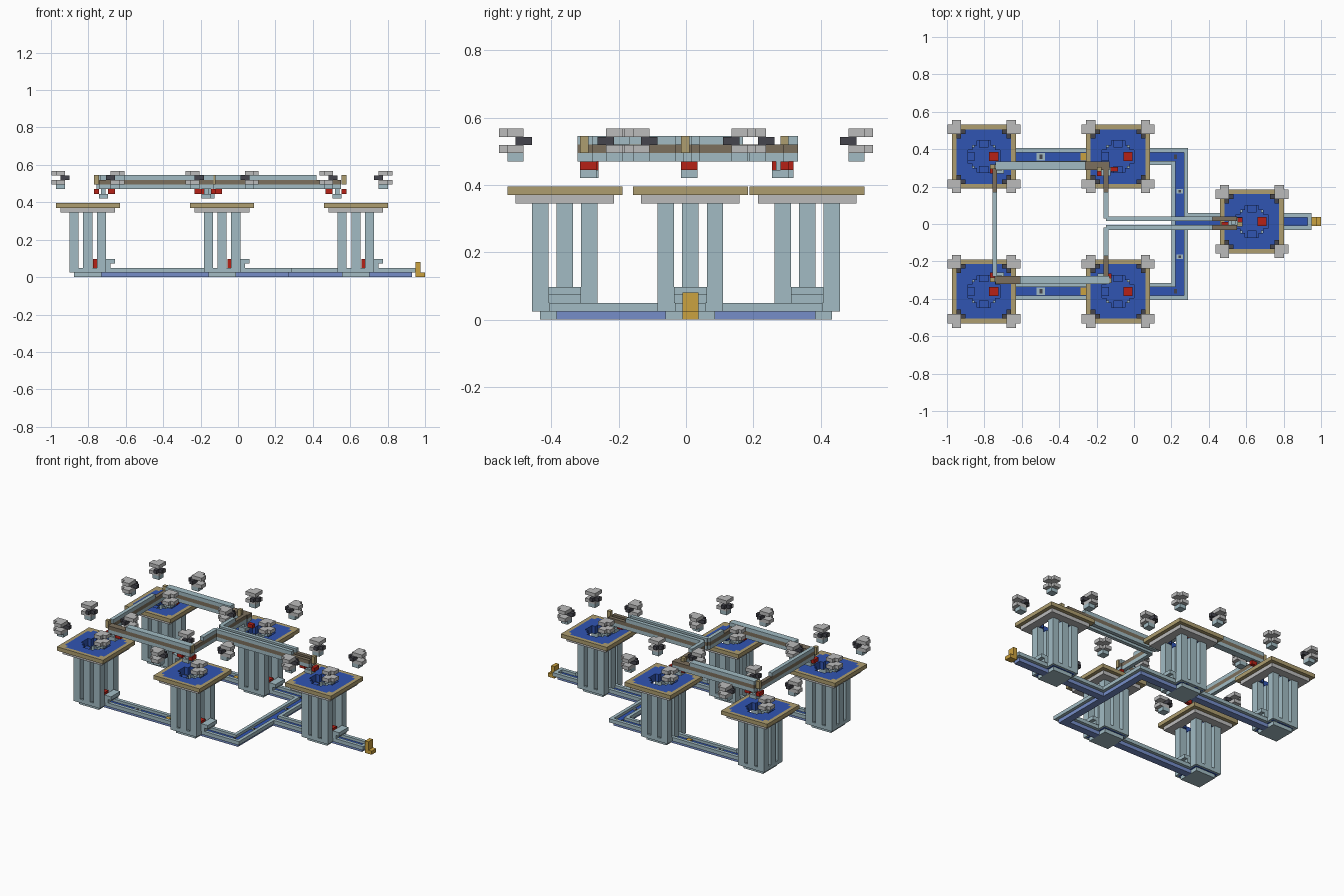
import bpy, bmesh
from mathutils import Matrix, Vector

if "Cube" in bpy.data.objects:
    bpy.data.objects.remove(bpy.data.objects["Cube"])


def material(name, rgb):
    m = bpy.data.materials.new(name)
    m.use_nodes = True
    m.diffuse_color = (*rgb, 1)
    m.node_tree.nodes["Principled BSDF"].inputs["Base Color"].default_value = (*rgb, 1)
    return m


PALE = material("pale blue", (.36, .50, .55))
BLUE = material("deep blue", (.03, .09, .45))
SLATE = material("slate blue", (.18, .27, .58))
SAND = material("sand", (.42, .34, .16))
GRAY = material("light gray", (.50, .50, .50))
DARK = material("charcoal", (.06, .06, .075))
RED = material("red", (.47, .015, .008))
BROWN = material("brown", (.20, .16, .11))
YELLOW = material("yellow", (.60, .36, .05))

V = 0.0244                       # block size of the design
TOWERS = [(-.803, .36), (-.803, -.36), (-.085, .36), (-.085, -.36), (.63, .013)]


def finish(name, bm, *mats):
    bmesh.ops.recalc_face_normals(bm, faces=bm.faces)
    me = bpy.data.meshes.new(name)
    bm.to_mesh(me)
    bm.free()
    for m in mats:
        me.materials.append(m)
    ob = bpy.data.objects.new(name, me)
    bpy.context.collection.objects.link(ob)
    return ob


def boxes(name, mat, items):
    """One object from boxes given as x0, x1, y0, y1, z0, z1."""
    bm = bmesh.new()
    for x0, x1, y0, y1, z0, z1 in items:
        mid = Vector((x0 + x1, y0 + y1, z0 + z1)) / 2
        size = Vector((abs(x1 - x0), abs(y1 - y0), abs(z1 - z0)))
        bmesh.ops.create_cube(bm, size=1, matrix=Matrix.Translation(mid) @ Matrix.Diagonal(size).to_4x4())
    return finish(name, bm, mat)


def plate(name, xs, ys, keep, z0, z1, mats, top_index=None):
    """Flat slab made of the grid cells that pass the keep rule."""
    bm = bmesh.new()
    xs, ys = sorted(set(xs)), sorted(set(ys))
    for x0, x1 in zip(xs, xs[1:]):
        for y0, y1 in zip(ys, ys[1:]):
            if keep((x0 + x1) / 2, (y0 + y1) / 2):
                bm.faces.new([bm.verts.new((x, y, z0)) for x, y in
                              ((x0, y0), (x1, y0), (x1, y1), (x0, y1))])
    bmesh.ops.remove_doubles(bm, verts=bm.verts, dist=1e-5)
    new = bmesh.ops.extrude_face_region(bm, geom=bm.faces[:], use_keep_orig=True)["geom"]
    for e in new:
        if isinstance(e, bmesh.types.BMVert):
            e.co.z = z1
    bm.normal_update()
    if top_index:
        for f in bm.faces:
            c = f.calc_center_median()
            f.material_index = top_index(c)
    return finish(name, bm, *mats)


def inside(rects, x, y):
    return any(a < x < b and c < y < d for a, b, c, d in rects)


# Ground walkways: centre lines widened into floor and kerb outlines
LINES = [(-.803, .245, .36, .36), (-.803, .245, -.36, -.36),
         (.245, .245, -.36, .36), (.245, .905, .013, .013)]


def widen(r):
    return [(a - r, b + r, c - r, d + r) for a, b, c, d in LINES]


def squares(r):
    return [(x - r, x + r, y - r, y + r) for x, y in TOWERS]


outer = widen(.045) + squares(4 * V)
inner = widen(.022) + squares(3.5 * V)
under = widen(.024)
feet = squares(3 * V)


def walkway(name, add, cut, z0, z1, mat):
    both = add + cut
    plate(name, [v for r in both for v in r[:2]], [v for r in both for v in r[2:]],
          lambda x, y: inside(add, x, y) and not inside(cut, x, y), z0, z1, [mat])


walkway("walkway_kerbs", outer, inner, V, 2 * V, PALE)
walkway("walkway_floor", inner, [], V, V + .007, BLUE)
walkway("walkway_underside", under, feet, 0, V, SLATE)
walkway("tower_feet", feet, [], 0, V, PALE)

# Painted floor marks
F = V + .007
pale, dark, gold = [], [], []
for s in (1, -1):
    y = s * .36
    pale.append((-.52, -.475, y - .02, y + .02, F, F + .003))
    dark.append((-.505, -.49, y - .012, y + .012, F + .003, F + .006))
    dark.append((.215, .23, y - .012, y + .012, F + .003, F + .006))
    gold.append((-.285, -.255, y - .02, y + .02, F, F + .008))
    pale.append((.227, .263, s * .175 - .012, s * .175 + .012, F, F + .003))
    dark.append((.238, .252, s * .175 - .006, s * .175 + .006, F + .003, F + .006))
boxes("floor_mark_pads", PALE, pale)
boxes("floor_mark_arrows", DARK, dark)
boxes("floor_mark_gold", YELLOW, gold)

# Gate at the end of the entry walkway
boxes("entry_gate", YELLOW, [(.95, 1, -.011, .037, 0, V), (.95, .975, -.011, .037, V, .08)])


def in_hole(x, y):
    x, y = abs(x) / V, abs(y) / V
    return (x < 3.5 and y < 1.5) or (x < 2.5 and y < 2.5) or (x < 1.5 and y < 3.5)


def deck_color(c):
    x, y = abs(c.x) / V, abs(c.y) / V
    if max(x, y) < 4:
        return 1
    return 1 if c.z > .39 and max(x, y) < 6 and not (x > 5 and y > 5) else 0


STEPS = [s * k * V for s in (1, -1) for k in (1.5, 2.5, 3.5, 5, 6)]


def tower(i, cx, cy):
    tag = f"_{i}"
    parts = []
    # Ring of columns, open on the doorway side
    ring = [(a * 3 * V, b * 3 * V) for a in (-1, 0, 1) for b in (-1, 0, 1)
            if (a, b) not in ((0, 0), (1, 0))]
    parts.append(boxes("columns" + tag, PALE,
                       [(x - V, x + V, y - V, y + V, V, .345) for x, y in ring]))
    parts.append(boxes("column_caps" + tag, BLUE,
                       [(x - V, x + V, y - V, y + V, .345, .35) for x, y in ring if x * y == 0]))
    # Doorway canopy and red call block
    parts.append(boxes("doorway" + tag, PALE,
                       [(4 * V, 6 * V, -2 * V, 2 * V, 3 * V, 4 * V),
                        (4 * V, 5 * V, -2 * V, 2 * V, 2 * V, 3 * V)]))
    parts.append(boxes("call_block" + tag, RED, [(.029, .078, -V, V, V, .096)]))
    # Two-tier deck with a stepped opening
    for name, half, z0, z1, mats in (("deck_soffit", 6 * V, .345, .37, [GRAY, BLUE]),
                                     ("deck", 7 * V, .37, .396, [SAND, BLUE])):
        cuts = [c for c in STEPS if abs(c) <= half] + [-half, half]
        parts.append(plate(name + tag, cuts, cuts, lambda x, y: not in_hole(x, y),
                           z0, z1, mats, deck_color))
    # Floating corner lamps
    gray, black, pale = [], [], []
    for sx in (1, -1):
        for sy in (1, -1):
            def add(target, x0, x1, y0, y1, z0, z1):
                target.append((sx * x0 * V, sx * x1 * V, sy * y0 * V, sy * y1 * V, z0, z1))
            for z0, z1 in ((.543, .567), (.495, .519)):
                add(gray, 5, 7, 5, 7, z0, z1)
                add(gray, 7, 8, 5, 7, z0, z1)
                add(gray, 5, 7, 7, 8, z0, z1)
            add(black, 4, 6, 5, 6, .519, .543)
            add(black, 5, 6, 4, 5, .519, .543)
            add(pale, 5, 7, 5, 7, .47, .495)
    parts += [boxes("corner_lamp_bodies" + tag, GRAY, gray),
              boxes("corner_lamp_lenses" + tag, DARK, black),
              boxes("corner_lamp_bases" + tag, PALE, pale)]
    for p in parts:
        p.location = (cx, cy, 0)


for i, (cx, cy) in enumerate(TOWERS, 1):
    tower(i, cx, cy)


def beam(name, along_x, start, end, fixed, half):
    """Three-layer overhead beam whose brown core is bare near its start."""
    bare = start + (.13 if end > start else -.13)

    def layer(a, b, z0, z1):
        a, b = min(a, b), max(a, b)
        side = (fixed - half, fixed + half)
        return (a, b, *side, z0, z1) if along_x else (*side, a, b, z0, z1)
    boxes(name + "_shell", PALE, [layer(start, end, .47, .495), layer(bare, end, .52, .545)])
    boxes(name + "_core", BROWN, [layer(start, end, .495, .52)])


# Overhead beams between the decks
beam("beam_back", True, -.13, -.74, .311, .022)
beam("beam_front", True, -.74, -.13, -.3, .022)
beam("beam_side", False, .3, -.28, -.745, .0125)
beam("beam_back_spur", False, .3, .03, -.15, .0125)
beam("beam_front_spur", False, -.3, -.02, -.15, .0125)
beam("beam_entry_back", True, .55, -.15, .028, .0125)
beam("beam_entry_front", True, .55, -.15, -.019, .0125)

# Beam junctions: pale hanger, red blocks and sand post
JOINTS = [(-.72, .295, 1, -1), (-.72, -.285, 1, 1), (-.15, .28, 1, -1),
          (-.17, -.29, -1, 1), (.53, .01, -1, 1)]
for i, (x, y, dx, dy) in enumerate(JOINTS, 1):
    tag = f"_{i}"
    boxes("junction_hanger" + tag, PALE,
          [(x - V, x + V, y - V, y + V, .42, .445),
           (x - V / 2, x + V / 2, y - V / 2, y + V / 2, .445, .47)])
    boxes("junction_blocks" + tag, RED,
          [(x + dx * V, x + dx * 2.6 * V, y - dy * V, y, .445, .47),
           (x - dx * 2 * V, x - dx * V, y - dy * V, y + dy * V, .445, .47)])
    boxes("junction_post" + tag, SAND,
          [(x - dx * 2 * V, x - dx * V, y - dy * V, y, .495, .545)])
